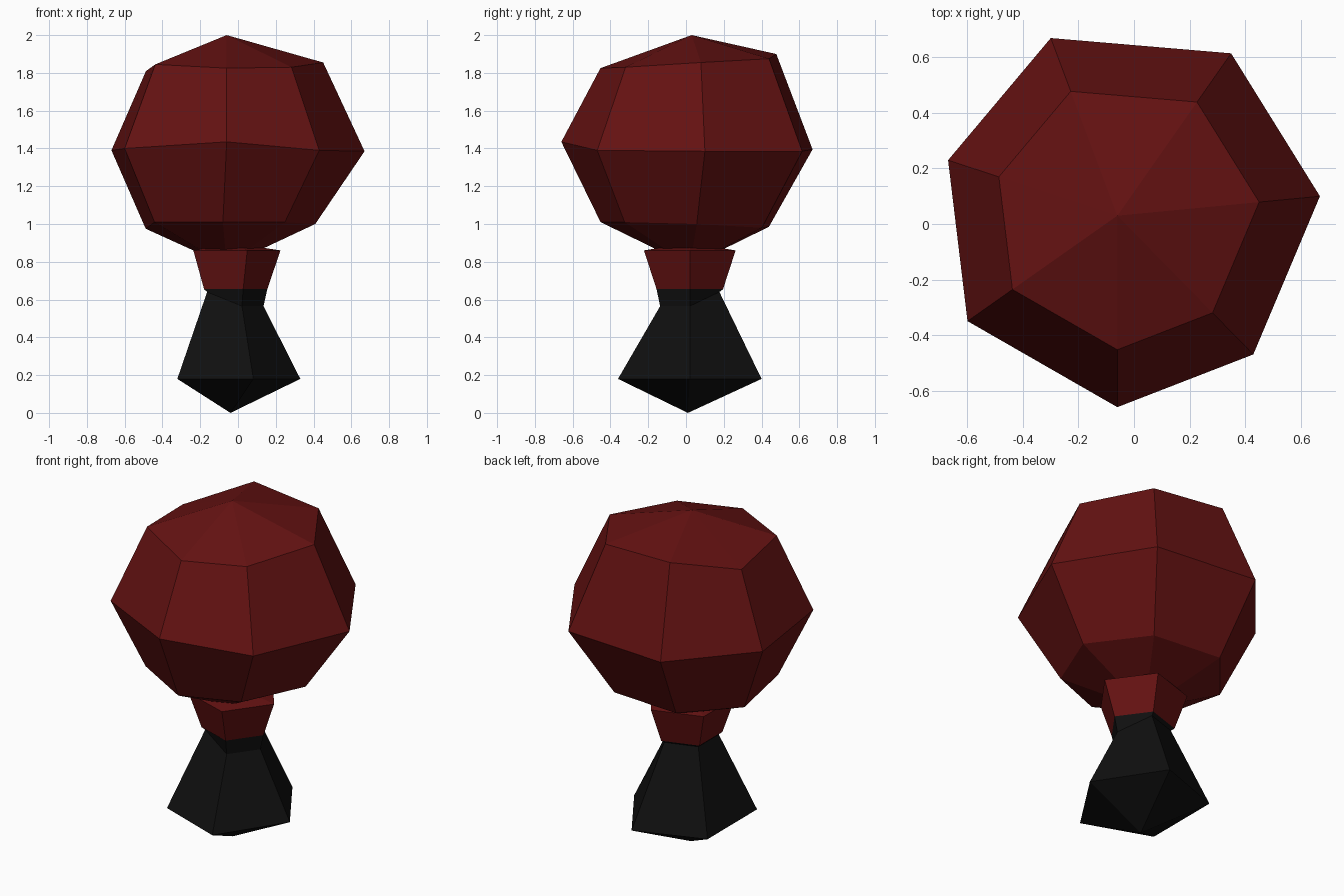
import bpy
from math import cos, sin, tau

cube = bpy.data.objects.get("Cube")
if cube:
    bpy.data.objects.remove(cube, do_unlink=True)


def material(name, colour):
    mat = bpy.data.materials.new(name)
    mat.use_nodes = True
    mat.diffuse_color = colour
    mat.node_tree.nodes["Principled BSDF"].inputs["Base Color"].default_value = colour
    return mat


def loft(name, bottom, rings, top, mat):
    """Flat-shaded solid through equal rings, closed by a point at each end."""
    n = len(rings[0])
    verts = [bottom] + [p for ring in rings for p in ring] + [top]
    last = len(verts) - 1
    faces = []
    for i in range(n):
        j = (i + 1) % n
        faces.append((0, 1 + j, 1 + i))
        for k in range(len(rings) - 1):
            a, b = 1 + k * n, 1 + (k + 1) * n
            faces.append((a + i, a + j, b + j, b + i))
        faces.append((last - n + i, last - n + j, last))
    mesh = bpy.data.meshes.new(name)
    mesh.from_pydata(verts, [], faces)
    mesh.materials.append(mat)
    obj = bpy.data.objects.new(name, mesh)
    bpy.context.collection.objects.link(obj)
    return obj


def scaled(outline, centre, factor, heights):
    cx, cy = centre
    return [(cx + x * factor, cy + y * factor, z)
            for (x, y), z in zip(outline, heights)]


def pentagon(radius, heights, stretch=1.0):
    return [(-0.03 + radius * cos(tau * i / 5), 0.02 + radius * stretch * sin(tau * i / 5), z)
            for i, z in enumerate(heights)]


red = material("dark red", (0.13, 0.006, 0.006, 1))
black = material("near black", (0.005, 0.005, 0.005, 1))

# Seven-sided crown, its outline given around its upper point
outline = [(0.73, 0.07), (0.41, 0.585), (-0.24, 0.64), (-0.61, 0.20),
           (-0.54, -0.38), (0.0, -0.69), (0.49, -0.50)]
axis = (-0.06, 0.03)
loft("crown", (-0.06, 0.02, 0.78), [
    scaled(outline, (-0.08, 0.01), 0.67, [1.0, 0.98, 0.985, 0.975, 1.01, 1.01, 1.01]),
    scaled(outline, axis, 1.0, [1.385, 1.385, 1.395, 1.39, 1.40, 1.435, 1.39]),
    scaled(outline, axis, 0.7, [1.855, 1.875, 1.90, 1.81, 1.845, 1.825, 1.83]),
], (*axis, 2.0), red)

# Five-sided neck flaring up into the crown
loft("neck", (-0.03, 0.02, 0.655),
     [pentagon(0.185, [0.655] * 5), pentagon(0.255, [0.86] * 5)],
     (-0.03, 0.02, 0.9), red)

# Five-sided base with an uneven waist, ending in a point
loft("base", (-0.04, 0.01, 0.0), [
    pentagon(0.36, [0.18] * 5, 1.11),
    pentagon(0.165, [0.565, 0.64, 0.64, 0.64, 0.565]),
    pentagon(0.185, [0.655] * 5),
], (-0.03, 0.02, 0.656), black)
